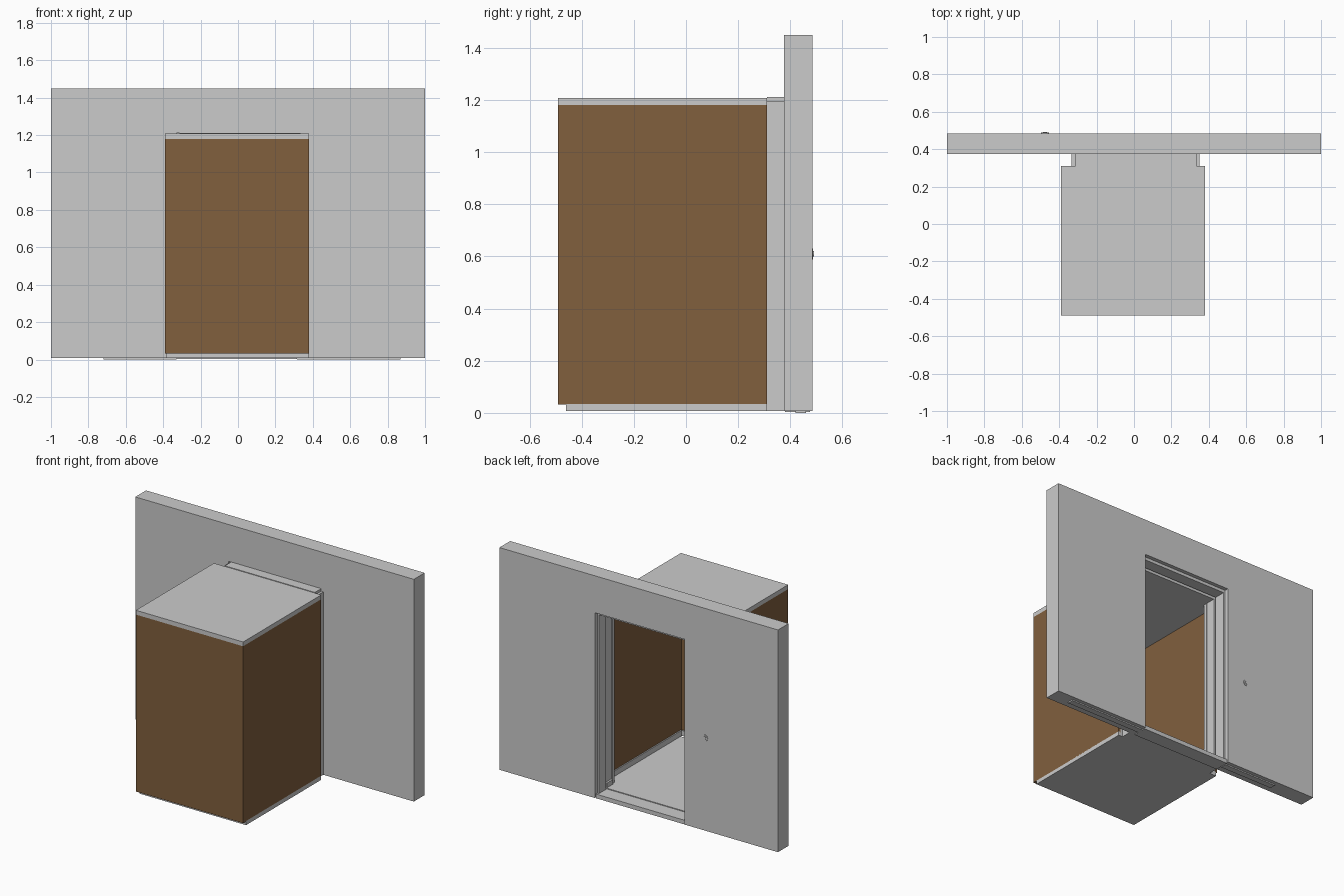
import bpy, math

if "Cube" in bpy.data.objects:
    bpy.data.objects.remove(bpy.data.objects["Cube"])

def material(name, rgb):
    m = bpy.data.materials.new(name)
    m.diffuse_color = (*rgb, 1)
    m.use_nodes = True
    m.node_tree.nodes["Principled BSDF"].inputs["Base Color"].default_value = m.diffuse_color
    return m

GREY = material("light grey metal", (0.60, 0.60, 0.60))
BROWN = material("brown panel", (0.22, 0.115, 0.048))

def box(name, x, y, z, mat=GREY):
    """Axis-aligned box from (min, max) ranges."""
    lo, hi = zip(x, y, z)
    v = [(a, b, c) for a in x for b in y for c in z]
    f = [(0, 1, 3, 2), (4, 6, 7, 5), (0, 4, 5, 1), (2, 3, 7, 6), (0, 2, 6, 4), (1, 5, 7, 3)]
    me = bpy.data.meshes.new(name)
    me.from_pydata(v, [], f)
    me.materials.append(mat)
    ob = bpy.data.objects.new(name, me)
    bpy.context.collection.objects.link(ob)
    return ob

def disc(name, x, z, y, r):
    """Short cylinder standing out along y."""
    bpy.ops.mesh.primitive_cylinder_add(vertices=24, radius=r, depth=y[1] - y[0],
        location=(x, sum(y) / 2, z), rotation=(math.pi / 2, 0, 0))
    ob = bpy.context.object
    ob.name = name
    ob.data.materials.append(GREY)
    bpy.ops.object.shade_smooth_by_angle()

# landing wall: one U-shaped profile around the doorway, extruded in depth
L, R, TOP = -0.33, 0.315, 1.21
W0, W1 = 0.375, 0.485
profile = [(-1, .008), (L, .008), (L, TOP), (R, TOP), (R, .008), (1, .008), (1, 1.45), (-1, 1.45)]
n = len(profile)
verts = [(x, y, z) for y in (W0, W1) for x, z in profile]
faces = [tuple(range(n)), tuple(range(2 * n - 1, n - 1, -1))]
faces += [(i, i + n, (i + 1) % n + n, (i + 1) % n) for i in range(n)]
me = bpy.data.meshes.new("landing_wall")
me.from_pydata(verts, [], faces)
me.materials.append(GREY)
bpy.context.collection.objects.link(bpy.data.objects.new("landing_wall", me))

# door tracks just below the wall, and the landing sill
box("left_door_track", (-0.72, L), (0.42, 0.46), (0, 0.009))
box("right_door_track", (R, 0.87), (0.42, 0.46), (0, 0.009))
box("landing_sill", (L, R), (0.38, 0.475), (0.003, 0.03))

# slim frame inside the wall opening
for side, x in (("left", (L, L + .012)), ("right", (R - .012, R))):
    box(side + "_landing_jamb", x, (0.385, 0.46), (0.03, TOP))
box("landing_header", (L, R), (0.385, 0.46), (1.19, TOP))

# car floor and roof
box("car_floor", (-0.385, 0.38), (-0.46, 0.31), (0.008, 0.035))
box("car_roof", (-0.39, 0.38), (-0.49, 0.31), (1.18, 1.208))

# car walls with skirting inside
T = 0.012
Z = (0.032, 1.18)
box("front_car_wall", (-0.39, 0.38), (-0.49, -0.49 + T), Z, BROWN)
for side, x, s in (("left", -0.39, 1), ("right", 0.38, -1)):
    a, b, c = x, x + s * T, x + s * (T + .008)
    box(side + "_car_wall", (min(a, b), max(a, b)), (-0.49 + T, 0.31), Z, BROWN)
    box(side + "_skirting", (min(b, c), max(b, c)), (-0.47, 0.29), (0.035, 0.07))
box("front_skirting", (-0.37, 0.36), (-0.478, -0.47), (0.035, 0.07))

# return panels beside the car entrance
box("left_return_panel", (-0.378, -0.312), (0.285, 0.309), (0.035, 1.18))
box("right_return_panel", (0.312, 0.368), (0.285, 0.309), (0.035, 1.18))

# short neck between car and wall
box("left_neck_jamb", (-0.335, -0.312), (0.31, W0), (0.035, 1.195))
box("right_neck_jamb", (0.318, 0.35), (0.31, W0), (0.035, 1.195))
box("neck_header", (-0.312, 0.335), (0.31, W0), (1.18, 1.212))
box("neck_sill", (-0.335, 0.35), (0.31, 0.38), (0.008, 0.035))
for side, x in (("left", (-0.335, -0.30)), ("right", (0.305, 0.35))):
    box(side + "_sill_bracket", x, (0.315, W0), (0.035, 0.065))

# call button
disc("call_button_plate", -0.475, 0.61, (0.484, 0.488), 0.021)
disc("call_button", -0.475, 0.61, (0.487, 0.491), 0.011)
